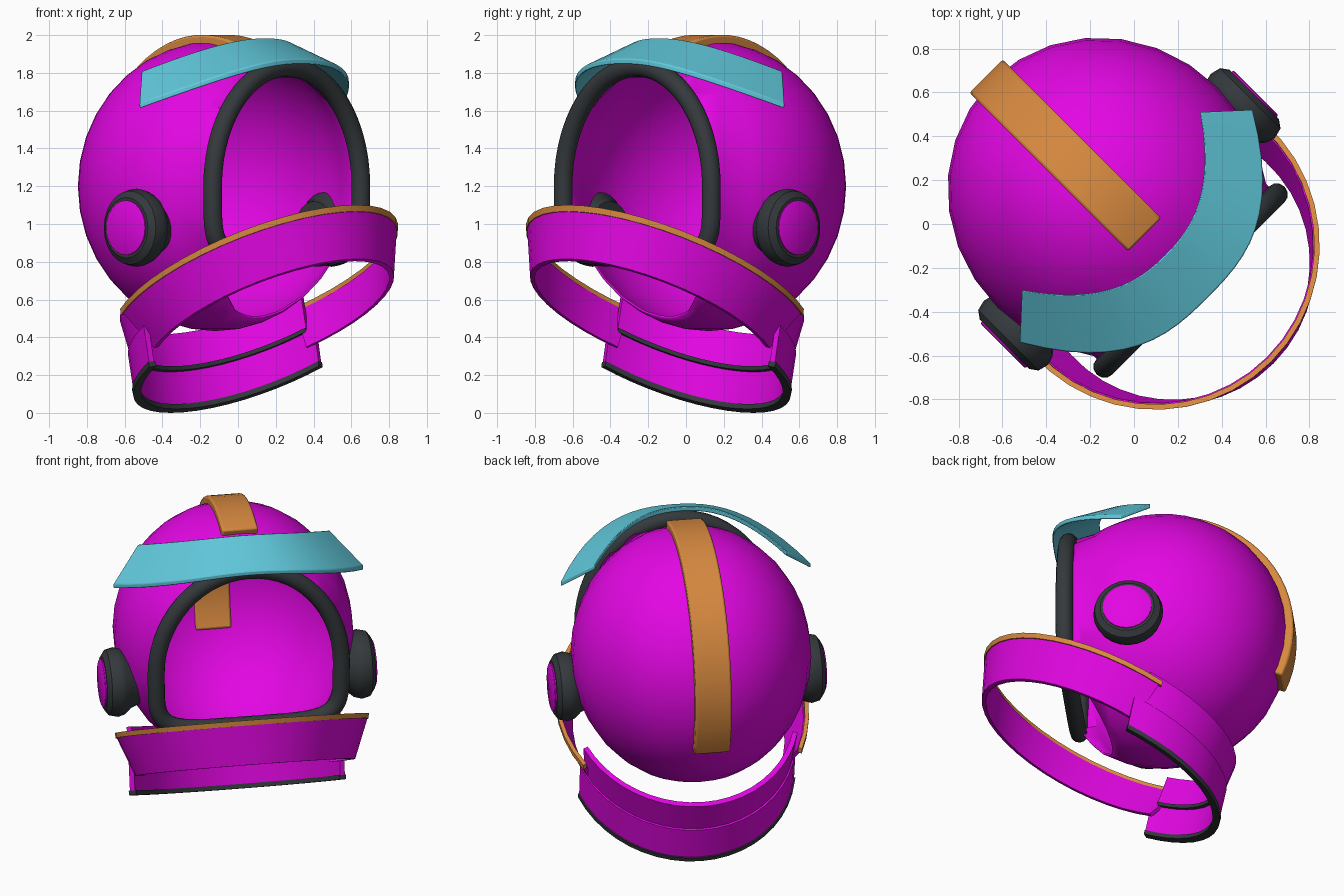
import bpy, bmesh
from math import sin, cos, pi, radians, copysign
from mathutils import Vector

if "Cube" in bpy.data.objects:
    bpy.data.objects.remove(bpy.data.objects["Cube"])


def material(name, r, g, b):
    m = bpy.data.materials.new(name)
    m.use_nodes = True
    m.diffuse_color = (r, g, b, 1)
    m.node_tree.nodes["Principled BSDF"].inputs["Base Color"].default_value = (r, g, b, 1)
    return m


magenta = material("magenta", 0.77, 0.002, 0.77)
orange = material("orange", 0.68, 0.25, 0.05)
teal = material("teal", 0.12, 0.59, 0.72)
charcoal = material("charcoal", 0.035, 0.041, 0.045)
parts = []


def finish(name, bm, mat, bevel=0):
    """Turn a bmesh into an object; the helmet looks towards +x, -y."""
    bmesh.ops.recalc_face_normals(bm, faces=bm.faces)
    me = bpy.data.meshes.new(name)
    bm.to_mesh(me)
    bm.free()
    me.materials.append(mat)
    ob = bpy.data.objects.new(name, me)
    bpy.context.collection.objects.link(ob)
    ob.rotation_euler.z = pi / 4
    if bevel:
        mod = ob.modifiers.new("soft_edges", 'BEVEL')
        mod.width, mod.segments = bevel, 2
        mod.limit_method, mod.angle_limit = 'ANGLE', radians(50)
    parts.append(ob)
    return ob


def point(side, forward, z):
    return Vector((side, -forward, z))


def loft(name, sections, mat, closed=False, bevel=0):
    """Skin a row of equal cross-sections, capping the ends unless closed."""
    bm = bmesh.new()
    rows = [[bm.verts.new(p) for p in sec] for sec in sections]
    n = len(rows[0])
    pairs = list(zip(rows, rows[1:])) + ([(rows[-1], rows[0])] if closed else [])
    for a, b in pairs:
        for j in range(n):
            k = (j + 1) % n
            bm.faces.new((a[j], a[k], b[k], b[j]))
    if not closed:
        bm.faces.new(rows[0])
        bm.faces.new(rows[-1])
    return finish(name, bm, mat, bevel)


SLOPE = 0.495  # collar parts rise towards the front


def band(name, mat, low, high, start, end, thick, steps=20):
    """Arc-shaped wall; low and high are (radius, forward centre, height)."""
    sections = []
    for i in range(steps + 1):
        a = radians(start + (end - start) * i / steps)
        sec = []
        for (r, fc, z), inset in ((low, 0), (high, 0), (high, thick), (low, thick)):
            f = fc + (r - inset) * cos(a)
            sec.append(point((r - inset) * sin(a), f, z + SLOPE * f))
        sections.append(sec)
    return loft(name, sections, mat)


# Face opening rim: arch with a flat bottom
RIM_F, COUNT = 0.365, 56
path = []
for i in range(COUNT):
    a = 2 * pi * i / COUNT
    c, s = cos(a), sin(a)
    if s >= 0:
        path.append(point(0.555 * c, RIM_F, 1.2 + 0.63 * s))
    else:
        path.append(point(0.555 * copysign(abs(c) ** 0.4, c), RIM_F, 1.2 - 0.375 * abs(s) ** 0.4))
sections = []
for i, p in enumerate(path):
    tangent = path[(i + 1) % COUNT] - path[i - 1]
    out = tangent.cross(Vector((0, 1, 0))).normalized()
    fwd = out.cross(tangent).normalized()
    sections.append([p + 0.051 * (cos(t) * out + sin(t) * fwd)
                     for t in (2 * pi * k / 12 for k in range(12))])
loft("opening_rim", sections, charcoal, closed=True)

# Helmet shell: ellipsoid with its face and chin sliced off
FC, ZC = -0.17, 1.2
A, B, C = 0.75, 0.71, 0.767
bm = bmesh.new()
bmesh.ops.create_uvsphere(bm, u_segments=28, v_segments=18, radius=1)
for v in bm.verts:
    v.co = point(v.co.x * B, FC - v.co.y * A, ZC + v.co.z * C)
for co, normal in ((point(0, 0.32, 0), point(0, 1, 0)),
                   (point(0, 0.32, 0.78), point(0, 0.31, -0.21))):
    bmesh.ops.bisect_plane(bm, geom=bm.verts[:] + bm.edges[:] + bm.faces[:],
                           plane_co=co, plane_no=normal, clear_outer=True)
# The edge of the face opening meets the rim
for v in bm.verts:
    if v.is_boundary and v.co.z > 0.785:
        v.co = min(path, key=lambda p: (p - v.co).length)
shell = finish("helmet_shell", bm, magenta)
wall = shell.modifiers.new("wall", 'SOLIDIFY')
wall.thickness, wall.offset = 0.012, -1

# Crest strap over the top and down the back, sunk through the shell
sections = []
for i in range(25):
    a = radians(72 + 132 * i / 24)
    sections.append([point(s, FC + (A + h) * cos(a), ZC + (C + h) * sin(a))
                     for s, h in ((-0.108, -0.035), (-0.108, 0.035), (0.108, 0.035), (0.108, -0.035))])
loft("crest_strap", sections, orange, bevel=0.012)

# Visor brim: slanted strip arched over the opening
sections = []
for i in range(25):
    t = i / 12 - 1
    u = abs(t)
    upper = point(0.573 * t, 0.2 - 0.348 * u ** 2.4, 1.985 - 0.175 * u ** 2.2)
    lower = point(0.75 * t, 0.475 - 0.461 * u ** 2.8, 1.875 - 0.235 * u ** 2.2)
    under = Vector((0, 0, -0.03))
    sections.append([upper, lower, lower + under, upper + under])
loft("visor_brim", sections, teal, bevel=0.006)


# Ear pads with coloured discs
def turned(name, profile, mat, side):
    loft(name, [[point(side * s, -0.03 + r * cos(t), 0.98 + r * sin(t))
                 for t in (2 * pi * k / 24 for k in range(24))] for s, r in profile], mat)


for side, label in ((1, "left"), (-1, "right")):
    turned(label + "_ear_pad", [(0.6, 0.14), (0.65, 0.16), (0.69, 0.195), (0.73, 0.207),
                                (0.78, 0.195), (0.805, 0.16)], charcoal, side)
    turned(label + "_ear_disc", [(0.79, 0.145), (0.812, 0.145), (0.816, 0.138)], magenta, side)

# Front collar and its trim
band("front_collar", magenta, (0.65, 0.25, 0.37), (0.743, 0.14, 0.635), -118, 118, 0.025, 28)
band("collar_trim", orange, (0.748, 0.14, 0.628), (0.75, 0.137, 0.662), -119, 119, 0.024, 28)

# Neck guard: two stacked bands around the back, dark lower edges
band("upper_neck_band", magenta, (0.665, 0.13, 0.49), (0.683, 0.08, 0.7), 110, 250, 0.03)
band("upper_neck_edge", charcoal, (0.66, 0.13, 0.47), (0.66, 0.13, 0.492), 110, 250, 0.035)
band("lower_neck_band", magenta, (0.67, 0.165, 0.27), (0.672, 0.125, 0.492), 106, 254, 0.03)
band("lower_neck_edge", charcoal, (0.675, 0.17, 0.25), (0.678, 0.165, 0.28), 106, 254, 0.042)

# Smooth shading with sharp edges kept
bpy.ops.object.select_all(action='DESELECT')
for ob in parts:
    ob.select_set(True)
bpy.context.view_layer.objects.active = parts[0]
bpy.ops.object.shade_smooth_by_angle(angle=radians(35))
